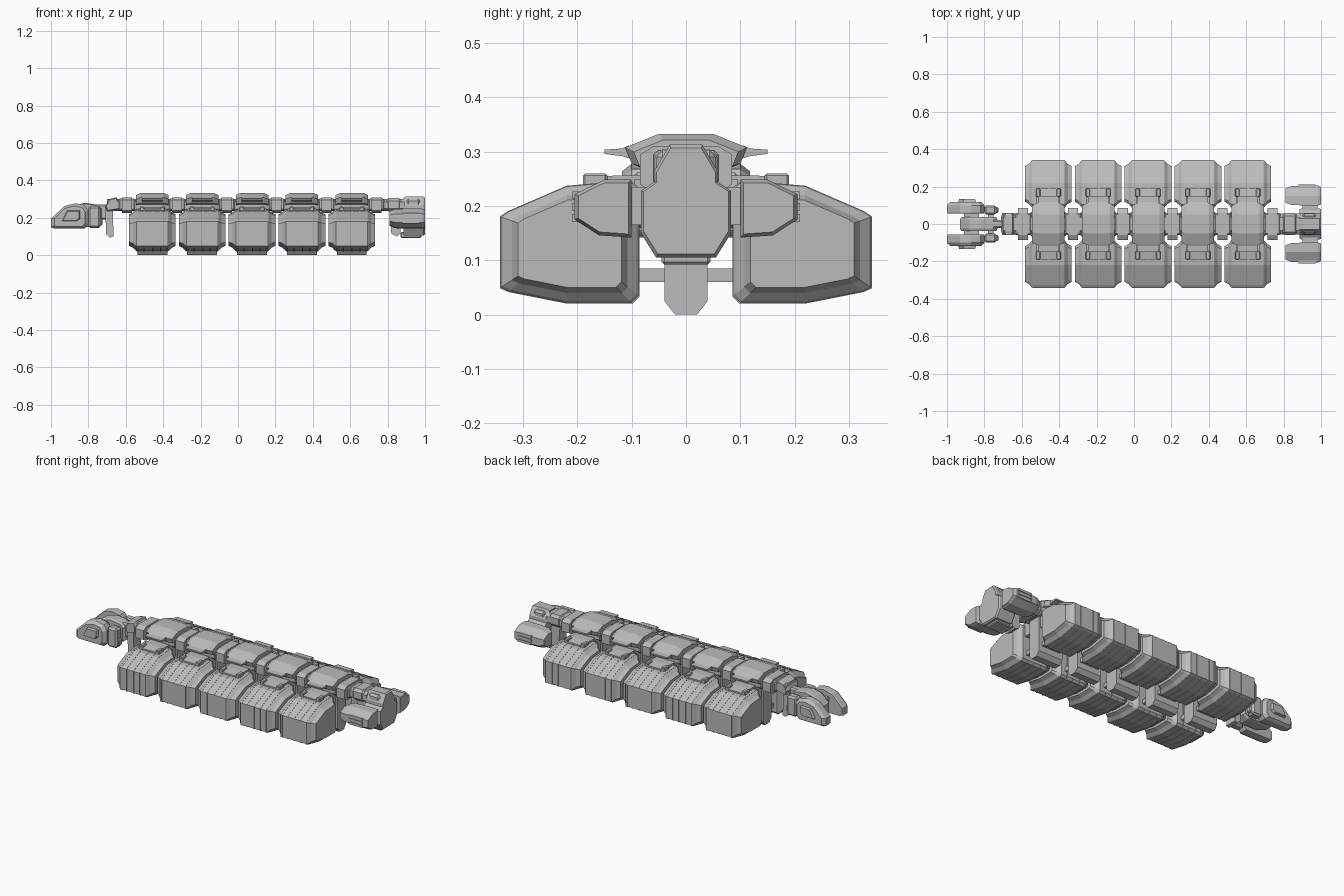
import bpy, bmesh

grey = bpy.data.materials.new("hull grey")
grey.diffuse_color = (0.5, 0.5, 0.5, 1)


def loft(name, rings):
    """Closed solid through rings of equal point count."""
    bm = bmesh.new()
    vs = [[bm.verts.new(p) for p in r] for r in rings]
    n = len(rings[0])
    for a, b in zip(vs, vs[1:]):
        for i in range(n):
            j = (i + 1) % n
            bm.faces.new((a[i], a[j], b[j], b[i]))
    bm.faces.new(vs[0])
    bm.faces.new(vs[-1])
    bmesh.ops.recalc_face_normals(bm, faces=bm.faces)
    me = bpy.data.meshes.new(name)
    bm.to_mesh(me)
    bm.free()
    me.materials.append(grey)
    ob = bpy.data.objects.new(name, me)
    bpy.context.collection.objects.link(ob)
    return ob


def along_x(name, profile, steps, c, side=1):
    """Profile (y, z) swept along x; steps are (x, scale) about centre c."""
    return loft(name, [[(x, side * (c[0] + (y - c[0]) * s), c[1] + (z - c[1]) * s)
                        for y, z in profile] for x, s in steps])


def along_y(name, profile, steps, c, side=1):
    """Profile (x, z) swept along y; steps are (y, scale) about centre c."""
    return loft(name, [[(c[0] + (x - c[0]) * s, side * y, c[1] + (z - c[1]) * s)
                        for x, z in profile] for y, s in steps])


def box(name, x0, x1, y0, y1, z0, z1, bev=0.0):
    ob = loft(name, [[(x0, y0, z), (x1, y0, z), (x1, y1, z), (x0, y1, z)] for z in (z0, z1)])
    if bev:
        m = ob.modifiers.new("chamfer", 'BEVEL')
        m.width, m.segments = bev, 1
    return ob


def pair(name, x0, x1, y0, y1, z0, z1, bev=0.0):
    box(name + "_right", x0, x1, y0, y1, z0, z1, bev)
    box(name + "_left", x0, x1, -y1, -y0, z0, z1, bev)


def sym(half):
    return half + [(-y, z) for y, z in reversed(half)]


POD = [(.341, .18), (.341, .05), (.326, .043), (.22, .022), (.10, .022), (.087, .035),
       (.087, .232), (.105, .246), (.22, .236), (.326, .19)]
PC = (.215, .135)
SADDLE = sym([(.05, .333), (.112, .308), (.10, .278), (.085, .272), (.085, .25)])
KEEL = sym([(.04, .25), (.04, .025), (.02, 0)])

# Five repeating cargo modules
for k in range(5):
    c = -.458 + k * .2665
    for s in (1, -1):
        # container with stepped, chamfered end caps
        along_x("cargo_container", POD,
                [(c - .125, .75), (c - .104, .84), (c - .09, .97), (c - .085, 1),
                 (c + .085, 1), (c + .09, .97), (c + .104, .84), (c + .125, .75)], PC, s)
        for dx, w in ((-.08, .005), (-.043, .003), (.003, .003), (.043, .003), (.08, .005)):
            along_x("container_rib", POD, [(c + dx - w, 1.014), (c + dx + w, 1.014)], PC, s)
        # fin at the saddle edge
        fin = [(.105, .312), (.118, .306), (.15, .304), (.15, .296), (.118, .292), (.095, .285)]
        along_x("saddle_fin", fin, [(c - .055, 1), (c + .055, 1)], (.1, .3), s)
        # saddle arm resting on the container
        arm = [(.06, .27), (.085, .256), (.135, .256), (.19, .247), (.19, .23), (.06, .23)]
        along_x("saddle_arm", arm, [(c - .062, 1), (c + .062, 1)], (.1, .25), s)
    # armoured saddle over the spine
    along_x("spine_saddle", SADDLE, [(c - .087, .86), (c - .062, 1), (c + .062, 1), (c + .087, .86)],
            (0, .25))
    box("saddle_core", c - .095, c + .095, -.07, .07, .235, .295, .01)
    # central keel and its cross braces
    along_x("keel", KEEL, [(c - .08, 1), (c + .08, 1)], (0, .12))
    pair("lower_brace", c - .06, c + .06, .035, .095, .06, .085)
    pair("upper_brace", c - .07, c + .07, .035, .095, .17, .25)
    for dx in (-.055, .055):
        pair("clamp", c + dx - .012, c + dx + .012, .145, .19, .235, .26, .004)
        pair("clamp_arm", c + dx - .006, c + dx + .006, .115, .15, .24, .255)

# Continuous spine with collars between the modules
SPINE = sym([(.035, .3), (.055, .285), (.055, .25), (.035, .237)])
along_x("spine", SPINE, [(-.70, 1), (.89, 1)], (0, .27))
COLLAR = sym([(.06, .31), (.085, .295), (.085, .24), (.06, .226)])
for k in range(6):
    c = -.593 + k * .2665
    along_x("spine_collar", COLLAR, [(c - .027, 1), (c + .027, 1)], (0, .27))
    box("collar_inner", c - .045, c + .045, -.06, .06, .238, .302, .008)

# Neck block and hanging fin behind the cockpit
along_y("neck_block", [(-.71, .26), (-.69, .3), (-.65, .31), (-.64, .29), (-.64, .245), (-.70, .235)],
        [(-.058, .85), (-.04, 1), (.04, 1), (.058, .85)], (-.67, .27))
along_y("neck_fin", [(-.71, .25), (-.67, .25), (-.665, .10), (-.685, .095), (-.705, .115)],
        [(-.035, 1), (.035, 1)], (-.69, .17))
box("neck_link", -.78, -.69, -.022, .022, .19, .27, .008)

# Cockpit: centre body, twin side hulls, rear thruster boxes
along_y("cockpit_body", [(-.93, .17), (-.93, .22), (-.88, .265), (-.82, .28), (-.75, .27),
                         (-.73, .25), (-.73, .17), (-.76, .15), (-.88, .15)],
        [(-.038, .92), (-.025, 1), (.025, 1), (.038, .92)], (-.83, .21))
HULL = [(-1, .15), (-1, .195), (-.93, .262), (-.87, .278), (-.82, .268), (-.80, .24),
        (-.80, .165), (-.82, .142), (-.98, .142)]
PLATE = [(-.945, .18), (-.915, .24), (-.84, .24), (-.84, .195), (-.86, .18)]
for s in (1, -1):
    along_y("cockpit_hull", HULL, [(.055, .96), (.065, 1), (.10, 1), (.118, .82)], (-.90, .20), s)
    along_y("hull_blister", PLATE, [(.11, 1), (.133, .8)], (-.89, .21), s)
pair("hull_link", -.91, -.83, .03, .06, .18, .24)
pair("cockpit_thruster", -.80, -.735, .05, .10, .145, .262, .01)
pair("thruster_cap", -.785, -.725, .06, .09, .16, .20, .005)
pair("thruster_link", -.78, -.75, .03, .055, .19, .23)

# Stern neck and hanging fin
box("stern_neck", .79, .875, -.058, .058, .235, .305, .015)
along_y("stern_fin", [(.81, .25), (.87, .25), (.87, .12), (.85, .10), (.82, .115)],
        [(-.035, 1), (.035, 1)], (.84, .17))

# Engine block with raised spine plate
STERN = sym([(.03, .313), (.058, .265), (.058, .245), (.083, .228), (.083, .15), (.055, .105)])
along_x("engine_block", STERN, [(.885, .94), (.895, 1), (.992, 1), (1.0, .94)], (0, .21))
box("engine_top_plate", .90, .975, -.055, .055, .25, .302, .012)
box("engine_vents", .87, .98, -.045, .045, .092, .125, .005)

# Side engine pods
ENGINE = [(.10, .249), (.15, .249), (.205, .222), (.205, .175), (.16, .146), (.10, .142)]
for s in (1, -1):
    along_x("engine_pod", ENGINE, [(.81, .72), (.84, .95), (.89, 1), (.985, 1), (1.0, .88)],
            (.15, .197), s)
pair("engine_link", .90, .98, .07, .11, .165, .235)
for z in (.178, .199, .22):
    pair("engine_slat", .88, .97, .19, .21, z - .007, z + .007)
